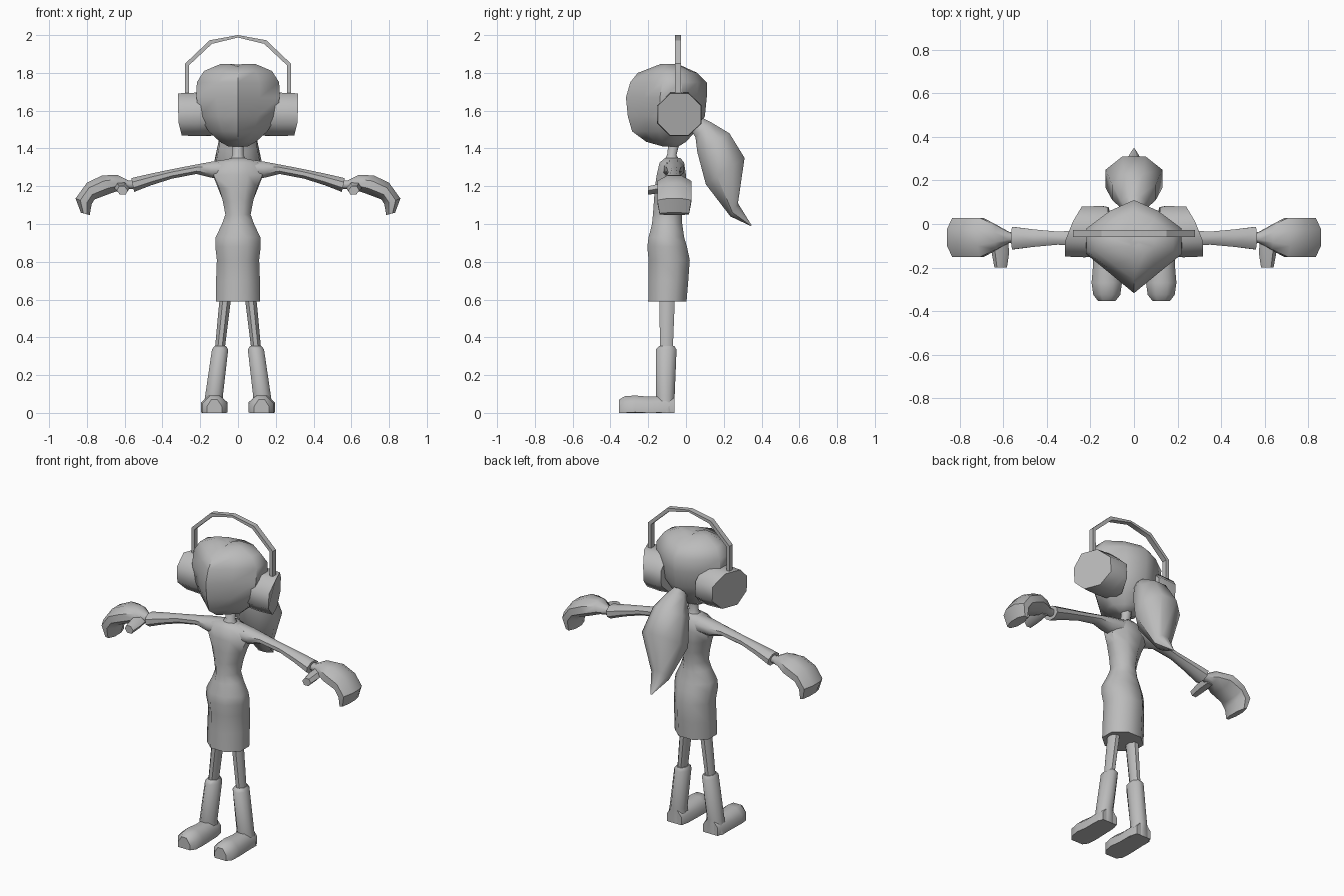
import bpy, bmesh, math
from mathutils import Vector as V

grey = bpy.data.materials.new("plain grey")
grey.diffuse_color = (0.5, 0.5, 0.5, 1)


def ring(a, b, w, n=8):
    """Flat-sided oval spanning points a to b, with half-width vector w."""
    a, b, w = V(a), V(b), V(w)
    c, u = (a + b) / 2, (a - b) / 2
    k = 1 / math.cos(math.pi / n)
    return [c + u * (k * math.cos((i + .5) * math.tau / n))
            + w * (k * math.sin((i + .5) * math.tau / n)) for i in range(n)]


def loft(name, rings, mirror=False, angle=50):
    bm = bmesh.new()
    rows = [[bm.verts.new(p) for p in r] for r in rings]
    n = len(rows[0])
    for r, s in zip(rows, rows[1:]):
        for i in range(n):
            bm.faces.new((r[i], r[(i + 1) % n], s[(i + 1) % n], s[i]))
    bm.faces.new(rows[0])
    bm.faces.new(rows[-1])
    bmesh.ops.recalc_face_normals(bm, faces=bm.faces)
    me = bpy.data.meshes.new(name)
    bm.to_mesh(me)
    bm.free()
    me.materials.append(grey)
    ob = bpy.data.objects.new(name, me)
    bpy.context.collection.objects.link(ob)
    if mirror:
        m = ob.modifiers.new("Mirror", 'MIRROR')
        m.use_mirror_merge = False
    bpy.ops.object.select_all(action='DESELECT')
    ob.select_set(True)
    bpy.context.view_layer.objects.active = ob
    bpy.ops.object.shade_smooth_by_angle(angle=math.radians(angle))
    return ob


def upright(rows, cx=0, n=8):
    """Horizontal rings from (z, half width, front y, back y[, centre x])."""
    return [ring((r[4] if len(r) > 4 else cx, r[2], r[0]),
                 (r[4] if len(r) > 4 else cx, r[3], r[0]), (r[1], 0, 0), n)
            for r in rows]


# Head: pointed front and back, dented along the parting on top
def head_ring(z, w, f, b, dip=0):
    half = [(0, f), (.52, f + .22 * (b - f)), (1, f + .42 * (b - f)),
            (1, f + .68 * (b - f)), (.5, f + .88 * (b - f)), (0, b)]
    pts = half + [(-x, y) for x, y in half[-2:0:-1]]
    return [V((x * w, y, z - (dip if x == 0 else 0))) for x, y in pts]


loft("head", [head_ring(*r) for r in (
    (1.41, .05, -.12, -.04), (1.435, .095, -.21, 0), (1.49, .155, -.285, .05),
    (1.57, .205, -.308, .10), (1.67, .22, -.318, .11), (1.75, .218, -.295, .11),
    (1.81, .18, -.255, .06, .01), (1.848, .09, -.16, -.03, .015),
    (1.845, .02, -.11, -.07, .01))])


# Ear cups, slanted toward the back of the head
def cup_ring(x, s):
    pts = ring((0, -.035, 1.58 + .115 * s), (0, -.035, 1.58 - .115 * s), (0, .118 * s, 0))
    return [V((x - max(0, p.y + .05) * .6 * (x > .2) - max(0, 1.55 - p.z) * .25, p.y, p.z))
            for p in pts]


loft("ear_cup", [cup_ring(.12, .95), cup_ring(.23, 1), cup_ring(.318, .97)], True)

# Headband arch
arch = [(-.272, 1.66), (-.272, 1.845), (-.145, 1.965), (0, 2.0),
        (.145, 1.965), (.272, 1.845), (.272, 1.66)]
band = []
for x, z in arch:
    d = V((x, 0, z - 1.72)).normalized() if z > 1.7 else V((math.copysign(1, x), 0, 0))
    o, i = V((x, -.043, z)) + d * (.009 if x else 0), V((x, -.043, z)) - d * .013
    band.append(ring(o, i, (0, .016, 0), 4))
for r, (x, z) in zip(band, arch):          # square section keeps its true height
    for p in r:
        p.z = min(p.z, 2.0)
loft("headband", band, angle=30)

# Ponytail
loft("ponytail", [ring((0, ay, az), (0, by, bz), (w, 0, 0)) for ay, az, by, bz, w in (
    (.09, 1.56, .03, 1.49, .04), (.13, 1.54, .05, 1.46, .06),
    (.23, 1.48, .06, 1.38, .10), (.31, 1.35, .105, 1.21, .13),
    (.275, 1.11, .235, 1.04, .055), (.348, .992, .342, .99, .004))])

# Neck, torso and skirt
loft("neck", upright([(1.33, .05, -.12, -.03), (1.365, .028, -.10, -.05),
                      (1.45, .03, -.09, -.03)]))
loft("torso", upright([
    (1.35, .035, -.11, -.03), (1.325, .11, -.14, -.01), (1.26, .13, -.155, 0),
    (1.19, .10, -.165, -.005), (1.12, .08, -.17, -.015), (1.05, .067, -.175, -.02),
    (1.0, .085, -.18, -.02), (.93, .118, -.198, -.01), (.88, .12, -.205, .005),
    (.81, .112, -.198, .02), (.70, .116, -.198, .012), (.59, .117, -.20, .003)]))

# Sleeved arm
loft("arm", [ring((x, -.065, t), (x - d, -.065, b), (0, w, 0)) for x, t, b, d, w in (
    (.04, 1.345, 1.24, 0, .055), (.14, 1.33, 1.245, 0, .052),
    (.22, 1.315, 1.265, 0, .038), (.35, 1.29, 1.24, 0, .03),
    (.46, 1.267, 1.205, 0, .04), (.565, 1.243, 1.17, .015, .052))], True)

# Mitten hand, curling down at the end
loft("hand", [ring((ax, -.062, az), (bx, -.062, bz), (0, w, 0))
              for ax, az, bx, bz, w in (
    (.53, 1.23, .53, 1.19, .02), (.58, 1.23, .57, 1.185, .025),
    (.64, 1.26, .62, 1.18, .055), (.72, 1.257, .68, 1.16, .09),
    (.80, 1.218, .76, 1.13, .09), (.86, 1.135, .775, 1.105, .09),
    (.832, 1.06, .785, 1.047, .078))], True)

# Thumb
loft("thumb", [ring((ax, y, az), (bx, y, bz), (w, 0, 0), 6)
               for ax, y, az, bx, bz, w in (
    (.62, -.06, 1.225, .61, 1.175, .03), (.618, -.13, 1.215, .61, 1.165, .035),
    (.615, -.2, 1.2, .61, 1.155, .025))], True)

# Leg and boot shaft
loft("leg", upright([(.64, .03, -.142, -.06, .062), (.58, .03, -.14, -.06, .07),
                     (.33, .026, -.138, -.07, .097)]), True)
loft("boot_shaft", upright([(.355, .03, -.142, -.062, .094), (.335, .043, -.16, -.05, .095),
                            (.09, .047, -.158, -.06, .127), (0, .06, -.15, -.062, .128)]), True)

# Shoe with a flat sole
shoe = [ring((.125, y, h), (.125, y, h - .125), (w, 0, 0)) for y, w, h in (
    (-.062, .05, .085), (-.11, .063, .09), (-.20, .064, .086), (-.27, .07, .092),
    (-.325, .062, .088), (-.354, .04, .07))]
for r in shoe:
    for p in r:
        p.z = max(0, p.z)
loft("shoe", shoe, True)
